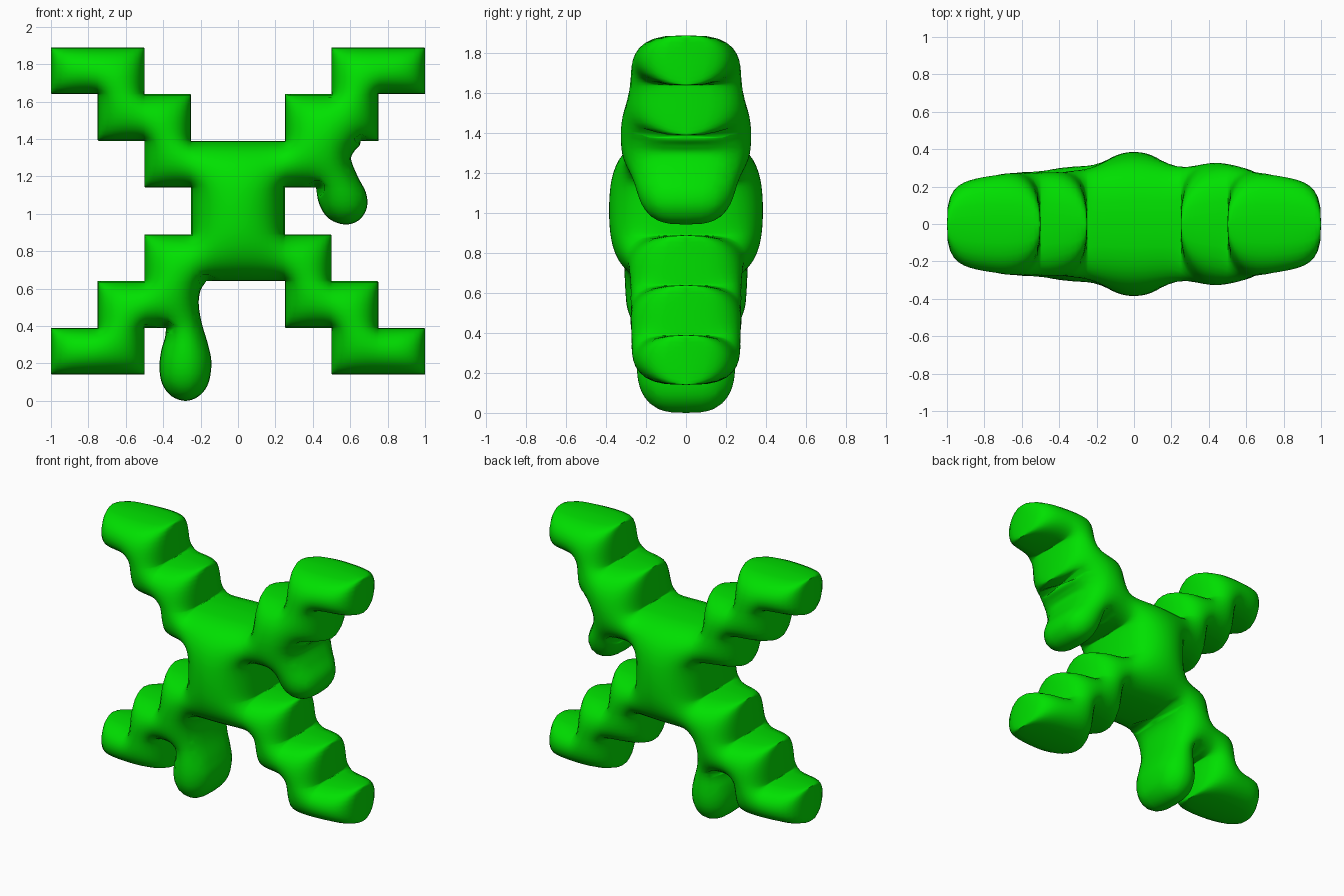
import bpy, math
from mathutils import Vector
from mathutils.geometry import delaunay_2d_cdt

if "Cube" in bpy.data.objects:
    bpy.data.objects.remove(bpy.data.objects["Cube"])

CELL, BASE, N = 0.25, 0.14, 12

# Grid lines, packed closer towards the edges of each square cell
ease = [(1 - math.cos(math.pi * i / N)) / 2 for i in range(N)]
gx = [CELL * (k + t) for k in range(-4, 4) for t in ease] + [1.0]
gz = [BASE + CELL * (k + t) for k in range(-1, 7) for t in ease] + [BASE + 7 * CELL]


def walk(start, moves):
    """Stepped outline: each move is a direction and a number of cells."""
    x, z = start
    pts = [(x, z)]
    for m in moves.split():
        d = CELL * int(m[1])
        x += d * ((m[0] == "R") - (m[0] == "L"))
        z += d * ((m[0] == "U") - (m[0] == "D"))
        pts.append((x, z))
    return pts


def spline(p, steps=6):
    """Smooth curve through the drip points."""
    p = [Vector(q) for q in p]
    p = [2 * p[0] - p[1]] + p + [2 * p[-1] - p[-2]]
    out = []
    for a, b, c, d in zip(p, p[1:], p[2:], p[3:]):
        for i in range(steps):
            t = i / steps
            q = 0.5 * (2 * b + (c - a) * t + (2 * a - 5 * b + 4 * c - d) * t * t
                       + (3 * b - a - 3 * c + d) * t ** 3)
            out.append((q.x, q.y))
    return out + [tuple(p[-2])]


def inset(curve, dist):
    """Points just inside a drip curve, for an even mesh along its edge."""
    out = []
    for a, b, c in list(zip(curve, curve[1:], curve[2:]))[2:-2]:
        t = (Vector(c) - Vector(a)).normalized()
        out.append((b[0] + t.y * dist, b[1] - t.x * dist))
    return out


# Outline: stepped cross with two hanging drips
drip_right = spline([(.655, 1.39), (.65, 1.365), (.622, 1.335), (.605, 1.29), (.64, 1.2), (.685, 1.11),
                     (.688, 1.03), (.645, .965), (.57, .943), (.485, .975), (.435, 1.05), (.417, 1.14)])
drip_left = spline([(-.17, .64), (-.2, .59), (-.21, .52), (-.195, .42), (-.16, .3), (-.142, .2),
                    (-.16, .09), (-.21, .025), (-.28, 0), (-.355, .025), (-.405, .09), (-.42, .18),
                    (-.41, .27), (-.39, .34), (-.385, .39)])
corners = (walk((-1, 1.89), "R2 D1 R1 D1 R2 U1 R1 U1 R2 D1 L1 D1") + drip_right
           + walk((.25, 1.14), "D1 R1 D1 R1 D1 R1 D1 L2 U1 L1 U1") + drip_left
           + walk((-.5, .39), "D1 L2 U1 R1 U1 R1 U1 R1 U1 L1 U1 L1 U1 L1"))
outline = []
for (x0, z0), (x1, z1) in zip(corners, corners[1:] + corners[:1]):
    outline.append((x0, z0))
    e = 1e-3
    if abs(z0 - z1) < 1e-5:
        mid = [(x, z0) for x in gx if min(x0, x1) + e < x < max(x0, x1) - e]
        outline += mid if x1 > x0 else mid[::-1]
    elif abs(x0 - x1) < 1e-5:
        mid = [(x0, z) for z in gz if min(z0, z1) + e < z < max(z0, z1) - e]
        outline += mid if z1 > z0 else mid[::-1]
segs = list(zip(outline, outline[1:] + outline[:1]))
drips = drip_right + drip_left

# Interior points
inner = [p for curve in (drip_right, drip_left) for d in (.003, .01, .02) for p in inset(curve, d)]
for z in gz:
    hits = sorted(a[0] + (z + 1e-6 - a[1]) * (b[0] - a[0]) / (b[1] - a[1])
                  for a, b in segs if (a[1] > z + 1e-6) != (b[1] > z + 1e-6))
    low = sorted(a[0] + (z - 1e-6 - a[1]) * (b[0] - a[0]) / (b[1] - a[1])
                 for a, b in segs if (a[1] > z - 1e-6) != (b[1] > z - 1e-6))
    for x in gx:
        if all(sum(h < x + s for h in row) % 2 for row in (hits, low) for s in (-1e-5, 1e-5)):
            if all((x - p[0]) ** 2 + (z - p[1]) ** 2 > 0.0008 for p in drips):
                inner.append((x, z))
n = len(outline)
verts, _, tris, *_ = delaunay_2d_cdt([Vector(p) for p in outline + inner],
                                     [(i, (i + 1) % n) for i in range(n)], [], 1, 1e-5)

# Inflate: height comes from a membrane pressed up from the outline
weights = [{} for _ in verts]
area = [0.0] * len(verts)
count = {}
for t in tris:
    for k in range(3):
        i, j, o = t[k], t[(k + 1) % 3], t[(k + 2) % 3]
        u, v = verts[i] - verts[o], verts[j] - verts[o]
        cr = abs(u.x * v.y - u.y * v.x)
        w = 0.5 * u.dot(v) / max(cr, 1e-9)
        weights[i][j] = weights[i].get(j, 0) + w
        weights[j][i] = weights[j].get(i, 0) + w
        area[o] += cr / 6
        key = (min(i, j), max(i, j))
        count[key] = count.get(key, 0) + 1
rim = {i for key, c in count.items() if c == 1 for i in key}
rows = [(i, list(weights[i].items()), sum(weights[i].values()), area[i])
        for i in range(len(verts)) if i not in rim and weights[i]]
height = [0.0] * len(verts)
for _ in range(350):
    for i, nb, total, a in rows:
        s = a
        for j, w in nb:
            s += w * height[j]
        height[i] += 1.9 * (s / total - height[i])
top = max(height)
depth = [0.385 * (max(h, 0) / top) ** (1 / 3) for h in height]

# Mirror the front skin to the back, sharing the rim
pts = [(v.x, -d, v.y) for v, d in zip(verts, depth)]
back = {}
for i, v in enumerate(verts):
    if i in rim:
        back[i] = i
    else:
        back[i] = len(pts)
        pts.append((v.x, depth[i], v.y))
faces = []
for t in tris:
    if not all(i in rim for i in t):
        faces.append(tuple(t))
        faces.append(tuple(back[i] for i in reversed(t)))
mesh = bpy.data.meshes.new("dripping_cross")
mesh.from_pydata(pts, [], faces)
mesh.validate()
mesh.shade_smooth()
obj = bpy.data.objects.new("dripping_cross", mesh)
bpy.context.collection.objects.link(obj)
mat = bpy.data.materials.new("green")
mat.diffuse_color = (0.0, 0.75, 0.0, 1)
mat.use_nodes = True
mat.node_tree.nodes["Principled BSDF"].inputs["Base Color"].default_value = mat.diffuse_color
mesh.materials.append(mat)
